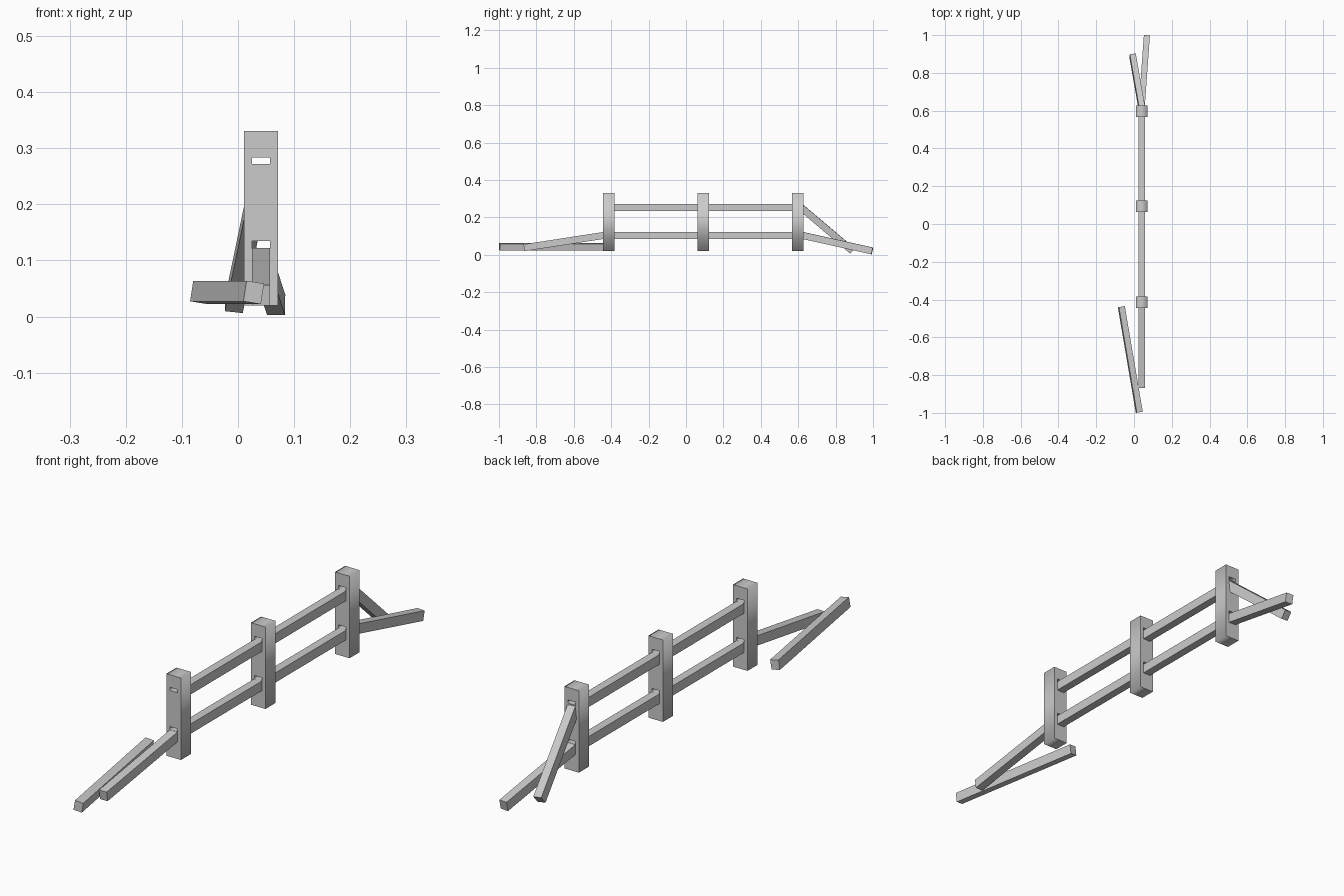
import bpy
import math
from mathutils import Vector, Matrix

if "Cube" in bpy.data.objects:
    bpy.data.objects.remove(bpy.data.objects["Cube"])

POST_X = 0.041                     # centre line of the fence
POST_Y = (-0.414, 0.093, 0.597)    # the three posts
HALF = 0.0305                      # half thickness of a post
RAIL_W, RAIL_H = 0.032, 0.037
UPPER_Z, LOWER_Z = 0.253, 0.104


def add_rect(curve, x0, x1, z0, z1):
    s = curve.splines.new('POLY')
    s.points.add(3)
    for p, (x, z) in zip(s.points, ((x0, z0), (x1, z0), (x1, z1), (x0, z1))):
        p.co = (x, z, 0, 1)
    s.use_cyclic_u = True


def post(name, y):
    """Square post with a small gap left open above each rail."""
    c = bpy.data.curves.new(name, 'CURVE')
    c.dimensions = '2D'
    c.fill_mode = 'BOTH'
    c.extrude = HALF
    add_rect(c, -HALF, HALF, 0.02, 0.331)
    for z in (UPPER_Z, LOWER_Z):
        add_rect(c, -RAIL_W / 2, RAIL_W / 2, z + RAIL_H / 2, z + RAIL_H / 2 + 0.012)
    ob = bpy.data.objects.new(name, c)
    bpy.context.collection.objects.link(ob)
    ob.location = (POST_X, y, 0)
    ob.rotation_euler = (math.pi / 2, 0, 0)
    bpy.ops.object.select_all(action='DESELECT')
    ob.select_set(True)
    bpy.context.view_layer.objects.active = ob
    bpy.ops.object.convert(target='MESH')


def beam(name, a, b, roll=0.0):
    """Rectangular timber from a to b, rolled about its length in degrees."""
    a, b = Vector(a), Vector(b)
    d = b - a
    bpy.ops.mesh.primitive_cube_add(size=1)
    ob = bpy.context.object
    ob.name = name
    ob.matrix_world = (Matrix.Translation((a + b) / 2)
                       @ d.to_track_quat('Y', 'Z').to_matrix().to_4x4()
                       @ Matrix.Rotation(math.radians(roll), 4, 'Y')
                       @ Matrix.Diagonal((RAIL_W, d.length, RAIL_H, 1)))


# Posts
for i, y in enumerate(POST_Y):
    post(f"post_{i + 1}", y)

# Straight rails between neighbouring posts
for i in range(2):
    for label, z in (("upper", UPPER_Z), ("lower", LOWER_Z)):
        beam(f"{label}_rail_{i + 1}",
             (POST_X, POST_Y[i] + HALF, z), (POST_X, POST_Y[i + 1] - HALF, z))

# Sagging and broken rails at both ends
front_face = POST_Y[0] - HALF
back_face = POST_Y[2] + HALF
beam("front_sagging_rail", (POST_X, -0.866, 0.038), (POST_X, front_face + 0.005, LOWER_Z))
beam("back_sagging_rail", (POST_X, back_face - 0.005, LOWER_Z), (0.068, 0.996, 0.021))
beam("back_fallen_rail", (POST_X, back_face - 0.012, UPPER_Z), (-0.007, 0.889, 0.022), 8)

# Loose rail lying on the ground
beam("loose_rail", (0.028, -0.997, 0.043), (-0.067, -0.438, 0.043), 9)
